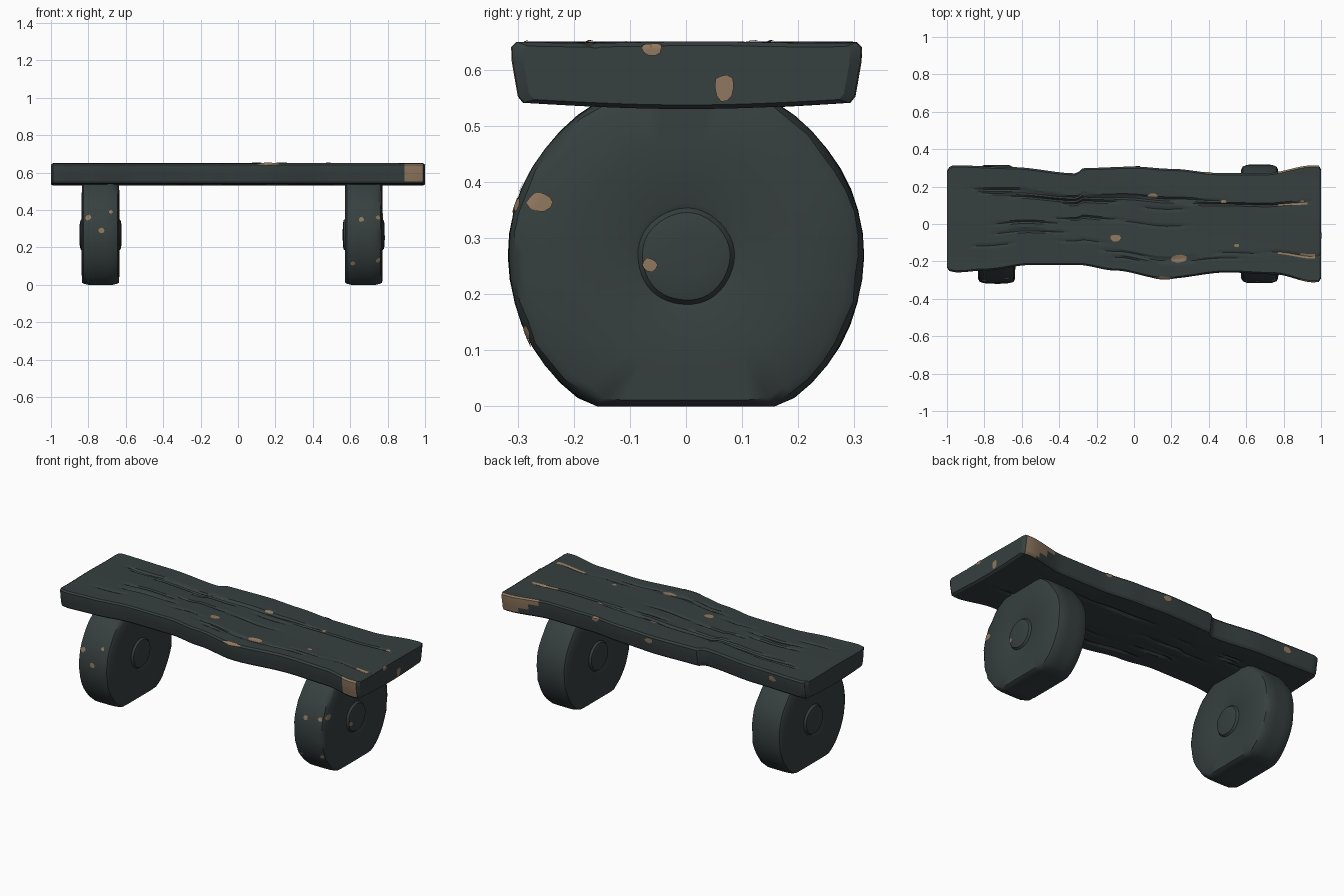
import bpy, bmesh, math, random
from mathutils import Vector

random.seed(7)
cube = bpy.data.objects.get("Cube")
if cube:
    bpy.data.objects.remove(cube)


def material(name, rgb):
    m = bpy.data.materials.new(name)
    m.use_nodes = True
    m.diffuse_color = (*rgb, 1)
    m.node_tree.nodes["Principled BSDF"].inputs["Base Color"].default_value = (*rgb, 1)
    return m


SLATE = material("dark slate", (0.038, 0.050, 0.050))
TAN = material("bare tan", (0.28, 0.19, 0.115))


def finish(bm, name, mats, angle=28):
    bmesh.ops.recalc_face_normals(bm, faces=bm.faces)
    mesh = bpy.data.meshes.new(name)
    bm.to_mesh(mesh)
    bm.free()
    for m in mats:
        mesh.materials.append(m)
    ob = bpy.data.objects.new(name, mesh)
    bpy.context.collection.objects.link(ob)
    bpy.ops.object.select_all(action="DESELECT")
    ob.select_set(True)
    bpy.context.view_layer.objects.active = ob
    bpy.ops.object.shade_smooth_by_angle(angle=math.radians(angle))
    return ob


def loft(bm, rings):
    """Join closed rings of points and cap both ends."""
    loops = [[bm.verts.new(p) for p in r] for r in rings]
    n = len(loops[0])
    for a, b in zip(loops, loops[1:]):
        for i in range(n):
            j = (i + 1) % n
            bm.faces.new((a[i], a[j], b[j], b[i]))
    bm.faces.new(loops[0])
    bm.faces.new(loops[-1])


def curve(points, x):
    """Smoothly interpolate a short list of (x, y) points."""
    for (x0, y0), (x1, y1) in zip(points, points[1:]):
        if x <= x1:
            t = max(0, (x - x0) / (x1 - x0))
            return y0 + (y1 - y0) * t * t * (3 - 2 * t)
    return points[-1][1]


# Plank outline: wavy front and back edges
FRONT = [(-1, -.25), (-.95, -.26), (-.8, -.25), (-.55, -.22), (-.3, -.22), (-.1, -.25),
         (.16, -.295), (.5, -.26), (.75, -.27), (.96, -.313), (1, -.31)]
BACK = [(-1, .3), (-.97, .315), (-.65, .305), (-.31, .272), (-.27, .3), (0, .308),
        (.2, .296), (.45, .273), (.7, .272), (.96, .315), (1, .312)]

# Grain cracks: (row, start, end, depth) running lengthwise
TOP_ROWS, LOW_ROWS = 52, 36


def make_cracks(rows, count):
    out = []
    for _ in range(count):
        s = random.uniform(-.98, .7)
        out.append((random.randint(4, rows - 5), s, s + random.uniform(.15, .6),
                    random.uniform(.004, .010)))
    return out


top_cracks = make_cracks(TOP_ROWS, 20) + [(37, -.7, .35, .014), (38, -.35, .5, .010),
                                          (36, .25, .95, .012)]
low_cracks = make_cracks(LOW_ROWS, 16)


def crack_depth(cracks, row, x):
    d = 0
    for r, a, b, depth in cracks:
        if r == row and a < x < b:
            d = max(d, depth * math.sin(math.pi * (x - a) / (b - a)) ** .6)
    return d


def plank_ring(x, shrink=1.0):
    f, b = curve(FRONT, x), curve(BACK, x)
    ring = []

    def add(t, z, inset):
        y = f + inset + (b - f - 2 * inset) * t
        mid = (f + b) / 2
        ring.append((x, mid + (y - mid) * (.5 + .5 * shrink), .59 + (z - .59) * shrink))

    for i in range(TOP_ROWS + 1):
        t = i / TOP_ROWS
        z = .649 + .0015 * math.sin(9 * t + 3 * x) - crack_depth(top_cracks, i, x)
        add(t + .004 * math.sin(5 * x + 9 * t) * math.sin(math.pi * t), z, .01)
    sides = [(.640, .001), (.615, .002), (.58, .008), (.552, .013)]
    for z, inset in sides:
        add(1, z, inset)
    for i in range(LOW_ROWS + 1):
        t = 1 - i / LOW_ROWS
        z = .541 - .011 * math.sin(math.pi * t) + crack_depth(low_cracks, i, x)
        add(t, z, .022)
    for z, inset in reversed(sides):
        add(0, z, inset)
    return ring


bm = bmesh.new()
STEPS = 100
stations = [-.988 + 1.976 * i / STEPS for i in range(STEPS + 1)]
loft(bm, [plank_ring(-1, .88)] + [plank_ring(x) for x in stations] + [plank_ring(1, .88)])
bmesh.ops.recalc_face_normals(bm, faces=bm.faces)
# Worn corners at one end
for face in bm.faces:
    c, n = face.calc_center_median(), face.normal
    worn_front = .88 < c.x < .99 and n.y < -.3 and c.z > .548
    worn_back = c.x > .77 and n.y > .3 and c.z > .65 - (c.x - .74) * .6
    worn_edge = c.x > .8 and c.y > curve(BACK, c.x) - .012 and n.z > .3
    if abs(n.x) < .8 and (worn_front or worn_back or worn_edge):
        face.material_index = 1
plank = finish(bm, "seat_plank", [SLATE, TAN])


# Round stone-like legs with a raised hub on both faces
HUB_Z, SEGMENTS = .267, 48
HALF = [(.03, .112), (.06, .111), (.078, .107), (.086, .096), (.094, .099),
        (.2, .101), (.292, .099), (.308, .090), (.316, .066), (.317, .03)]


def make_wheel(name, cx):
    bm = bmesh.new()
    chips = [random.uniform(-.006, .002) for _ in range(SEGMENTS)]
    profile = [(r, -x) for r, x in HALF] + [(r, x) for r, x in reversed(HALF)]
    rings = []
    for r, dx in profile:
        ring = []
        for i in range(SEGMENTS):
            a = 2 * math.pi * i / SEGMENTS
            rr = r + (chips[i] * (1 if dx > 0 else .5) if .29 < r < .312 else 0)
            rr *= 1 + (.008 * math.sin(5 * a + cx) if r < .1 else .003 * math.sin(7 * a + cx))
            z = HUB_Z + rr * math.sin(a)
            # worn flat foot, and flat top hidden under the plank
            foot = .012 * max(0, abs(dx) - .08) / .02 if r > .2 else 0
            ring.append((cx + dx, rr * math.cos(a), min(max(z, foot), .56)))
        rings.append(ring)
    loft(bm, rings)
    return finish(bm, name, [SLATE], 35)


right_leg = make_wheel("right_leg", -.735)
left_leg = make_wheel("left_leg", .672)


# Thin flakes of bare colour that hug the surface
def flake(target, centre, u, v, lift=.003):
    u, v, centre = Vector(u), Vector(v), Vector(centre)
    bm = bmesh.new()
    _, hub, hub_n, _ = target.closest_point_on_mesh(centre)
    loops = []
    for ring in (.5, 1):
        loop = []
        for i in range(10):
            a = 2 * math.pi * i / 10
            s = ring * random.uniform(.85, 1.1)
            p = centre + u * math.cos(a) * s + v * math.sin(a) * s
            _, q, n, _ = target.closest_point_on_mesh(p)
            loop.append(bm.verts.new(q + n * lift))
        loops.append(loop)
    mid = bm.verts.new(hub + hub_n * lift)
    inner, outer = loops
    for i in range(10):
        j = (i + 1) % 10
        bm.faces.new((mid, inner[i], inner[j]))
        bm.faces.new((inner[i], outer[i], outer[j], inner[j]))
    ob = finish(bm, "bare_flake", [TAN])
    # keep the flake facing outward
    if ob.data.polygons[0].normal.dot(hub_n) < 0:
        ob.data.flip_normals()


# Flakes on the plank top
for x, y, a, b in [(.1, .15, .03, .014), (-.1, -.075, .03, .02), (.24, -.185, .045, .022),
                   (.55, -.115, .014, .01), (.48, .12, .016, .01)]:
    flake(plank, (x, y, .65), (a, 0, 0), (0, b, 0))
# Flakes on the plank edges
flake(plank, (.16, -.29, .645), (.06, 0, 0), (0, .008, .006))
for x, z in [(.4, .64), (.03, .62), (-.78, .61)]:
    flake(plank, (x, curve(BACK, x), z), (.025, 0, 0), (0, 0, .016))
# Flakes on the plank end
flake(plank, (1, .068, .567), (0, .018, 0), (0, 0, .027))
flake(plank, (1, -.06, .637), (0, .018, 0), (0, 0, .012))

# Flakes on the leg rims and faces
for leg, x, z, s in [(right_leg, -.8, .36, .016), (right_leg, -.68, .39, .011),
                     (right_leg, -.73, .29, .016), (left_leg, .66, .35, .014),
                     (left_leg, .75, .36, .013), (left_leg, .615, .115, .013),
                     (left_leg, .75, .13, .014)]:
    y = -math.sqrt(.317 ** 2 - (z - HUB_Z) ** 2)
    flake(leg, (x, y, z), (s, 0, 0), (0, 0, s))
flake(left_leg, (.773, -.262, .364), (0, .026, 0), (0, 0, .017))
flake(left_leg, (.785, -.065, .252), (0, .014, 0), (0, 0, .013))
